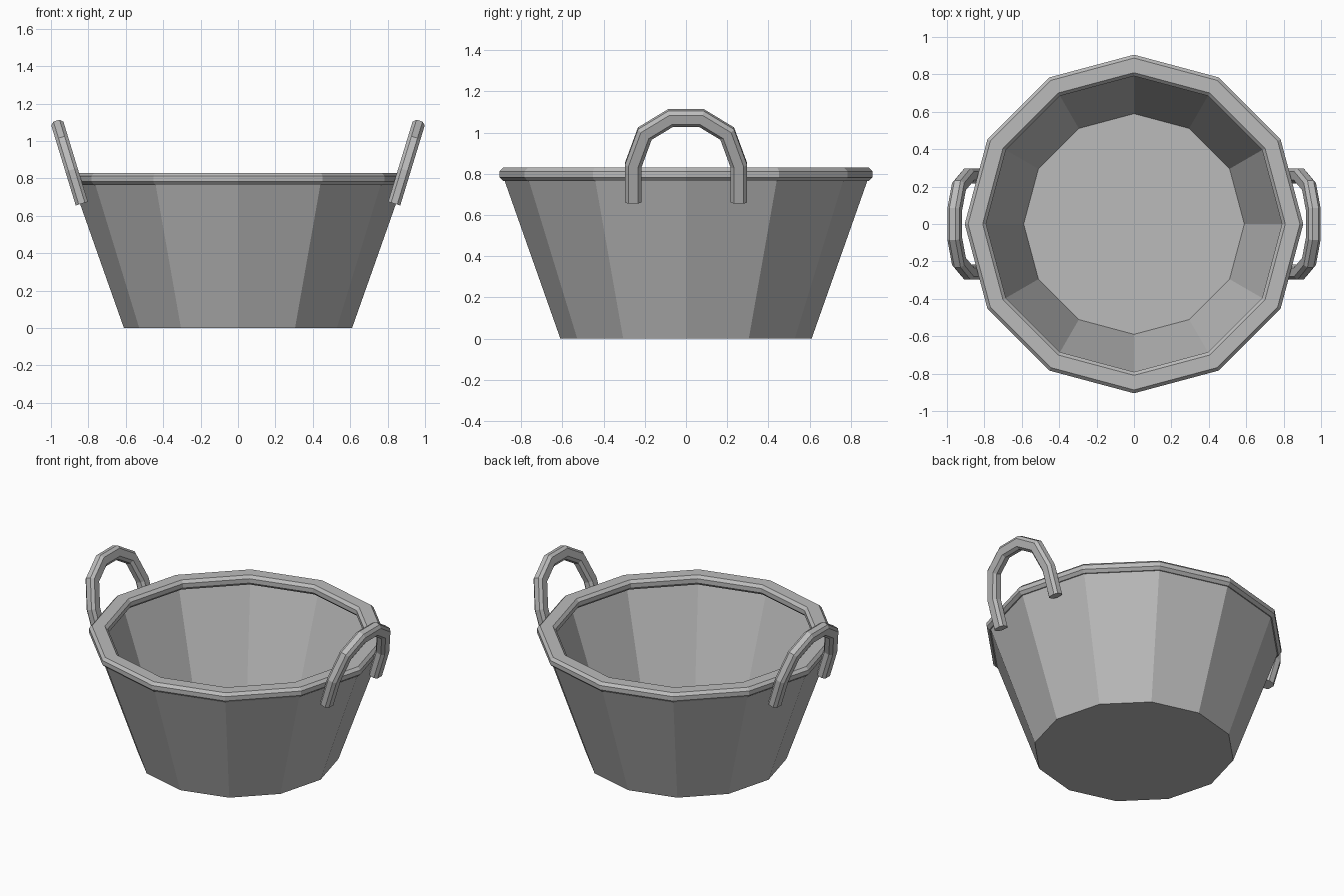
import bpy, bmesh
from math import sin, cos, pi, radians
from mathutils import Vector

cube = bpy.data.objects.get("Cube")
if cube:
    bpy.data.objects.remove(cube, do_unlink=True)

SIDES = 12

grey = bpy.data.materials.new("plain grey")
grey.use_nodes = True
GREY = (0.5, 0.5, 0.5, 1)
grey.diffuse_color = GREY
grey.node_tree.nodes["Principled BSDF"].inputs["Base Color"].default_value = GREY


def loft(name, rings, closed):
    """Skin a list of point rings; join the last to the first if closed, else cap the ends."""
    bm = bmesh.new()
    loops = [[bm.verts.new(p) for p in ring] for ring in rings]
    n = len(loops[0])
    pairs = list(zip(loops, loops[1:]))
    if closed:
        pairs.append((loops[-1], loops[0]))
    else:
        bm.faces.new(loops[0])
        bm.faces.new(loops[-1])
    for a, b in pairs:
        for i in range(n):
            j = (i + 1) % n
            bm.faces.new((a[i], a[j], b[j], b[i]))
    bmesh.ops.recalc_face_normals(bm, faces=bm.faces)
    mesh = bpy.data.meshes.new(name)
    bm.to_mesh(mesh)
    bm.free()
    mesh.materials.append(grey)
    obj = bpy.data.objects.new(name, mesh)
    bpy.context.collection.objects.link(obj)
    return obj


def circle(r, z):
    return [(r * cos(2 * pi * i / SIDES), r * sin(2 * pi * i / SIDES), z)
            for i in range(SIDES)]


def bevelled_box(w, h, b):
    """Outline of a rectangle with cut corners, from half sizes."""
    return [(w, h - b), (w - b, h), (b - w, h), (-w, h - b),
            (-w, b - h), (b - w, -h), (w - b, -h), (w, b - h)]


# Tapered body with a thin wall and a floor
body_profile = [(0.61, 0), (0.882, 0.77), (0.85, 0.77), (0.59, 0.03)]
loft("basket_body", [circle(r, z) for r, z in body_profile], False)

# Bevelled rim band
loft("rim", [circle(0.848 + u, 0.797 + v)
             for u, v in bevelled_box(0.057, 0.0325, 0.018)], True)

# Arched handles, leaning outwards
half_path = [(0.257, 0), (0.257, 0.183), (0.2, 0.345), (0.075, 0.424)]
path = [Vector(p) for p in half_path]
path += [Vector((-p.x, p.y)) for p in reversed(path)]
tilt = radians(17)


def handle(name, side):
    rings = []
    for i, p in enumerate(path):
        before = (p - path[i - 1]).normalized() if i else None
        after = (path[i + 1] - p).normalized() if i < len(path) - 1 else None
        before, after = before or after, after or before
        along = (before + after).normalized()
        across = Vector((along.y, -along.x)) / along.dot(before)
        ring = []
        for u, v in bevelled_box(0.04, 0.034, 0.017):
            q = p + across * u
            x = 0.835 + q.y * sin(tilt) + v * cos(tilt)
            z = 0.665 + q.y * cos(tilt) - v * sin(tilt)
            ring.append((side * x, q.x, z))
        rings.append(ring)
    loft(name, rings, False)


handle("left_handle", 1)
handle("right_handle", -1)
